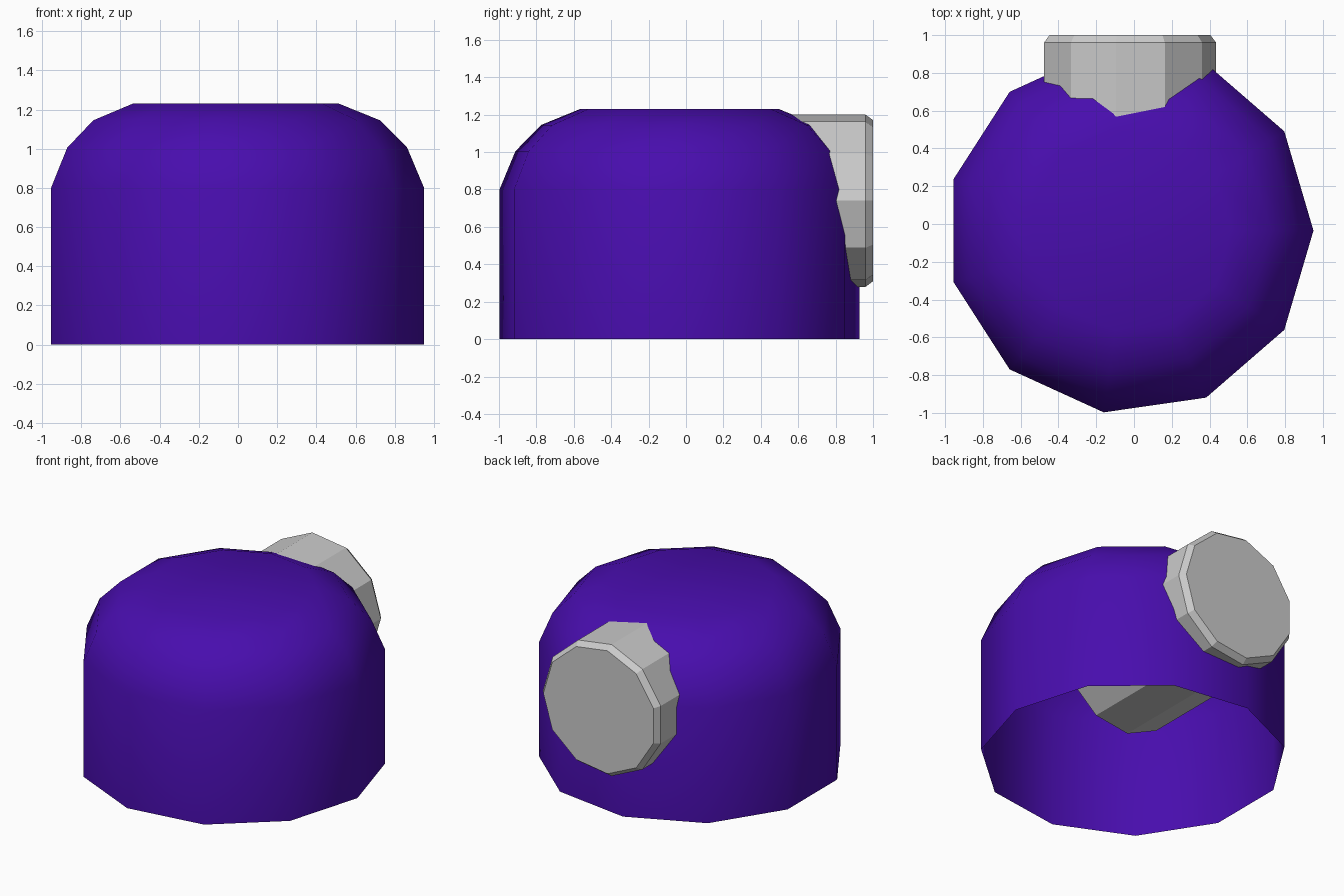
import bpy, bmesh
from math import sin, cos, tau, radians

if "Cube" in bpy.data.objects:
    bpy.data.objects.remove(bpy.data.objects["Cube"])

SIDES = 11


def lathe(name, profile, place, cap_start, cap_end):
    """Turn (radius, height) pairs into an 11-sided solid; place maps (u, v, h) to world."""
    bm = bmesh.new()
    rings = [[bm.verts.new(place(r * cos(tau * i / SIDES), r * sin(tau * i / SIDES), h))
              for i in range(SIDES)] for r, h in profile]
    for a, b in zip(rings, rings[1:]):
        for i in range(SIDES):
            j = (i + 1) % SIDES
            bm.faces.new((a[i], a[j], b[j], b[i]))
    if cap_start:
        bm.faces.new(rings[0][::-1])
    if cap_end:
        bm.faces.new(rings[-1])
    bmesh.ops.recalc_face_normals(bm, faces=bm.faces)
    mesh = bpy.data.meshes.new(name)
    bm.to_mesh(mesh)
    bm.free()
    obj = bpy.data.objects.new(name, mesh)
    bpy.context.collection.objects.link(obj)
    return obj


# Rounded shell with a flat top, open underneath
shell = lathe("domed_shell",
              [(0.972, 0.0), (0.972, 0.80), (0.886, 1.005), (0.747, 1.145), (0.537, 1.23)],
              lambda u, v, h: (u - 0.022, v - 0.035, h), False, True)
purple = bpy.data.materials.new("purple")
purple.diffuse_color = (0.065, 0.004, 0.42, 1.0)
purple.use_nodes = True
purple.node_tree.nodes["Principled BSDF"].inputs["Base Color"].default_value = purple.diffuse_color
shell.data.materials.append(purple)
bpy.context.view_layer.objects.active = shell
shell.select_set(True)
bpy.ops.object.shade_smooth_by_angle(angle=radians(40))

# Grey plug running from inside the shell out of the back, with a chamfered end
lathe("rear_plug",
      [(0.465, -0.18), (0.465, 0.96), (0.435, 1.0)],
      lambda u, v, h: (u - 0.03, h, v + 0.74), True, True)
